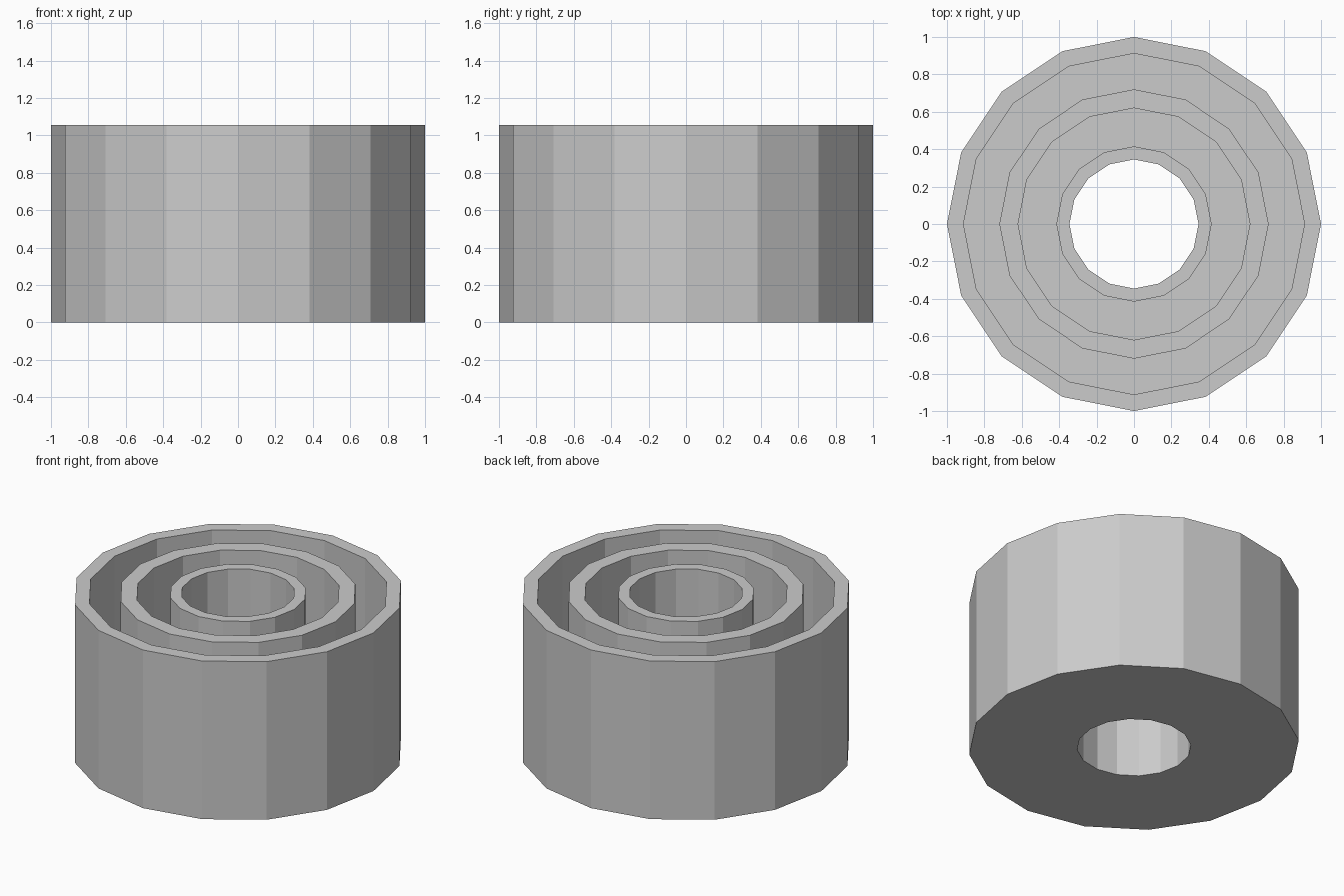
import bpy
import bmesh
from math import cos, sin, tau

cube = bpy.data.objects.get("Cube")
if cube:
    bpy.data.objects.remove(cube, do_unlink=True)

SIDES = 16
HEIGHT = 1.055
FLOOR = 0.1

# Plain grey material
grey = bpy.data.materials.new("light_grey")
grey.use_nodes = True
colour = (0.6, 0.6, 0.6, 1)
grey.diffuse_color = colour
grey.node_tree.nodes["Principled BSDF"].inputs["Base Color"].default_value = colour

# Closed cross-section: three walls rising from a shared floor
profile = [
    (0.345, 0), (1.0, 0), (1.0, HEIGHT), (0.912, HEIGHT),
    (0.912, FLOOR), (0.72, FLOOR), (0.72, HEIGHT), (0.62, HEIGHT),
    (0.62, FLOOR), (0.415, FLOOR), (0.415, HEIGHT), (0.345, HEIGHT),
]


def lathe(name, points, material):
    """Revolve a closed cross-section about z into a flat-sided ring."""
    bm = bmesh.new()
    rings = []
    for i in range(SIDES):
        a = tau * i / SIDES
        rings.append([bm.verts.new((r * cos(a), r * sin(a), z)) for r, z in points])
    for i, ring in enumerate(rings):
        after = rings[(i + 1) % SIDES]
        for j in range(len(points)):
            k = (j + 1) % len(points)
            bm.faces.new((ring[j], after[j], after[k], ring[k]))
    bmesh.ops.recalc_face_normals(bm, faces=bm.faces)
    mesh = bpy.data.meshes.new(name)
    bm.to_mesh(mesh)
    bm.free()
    mesh.materials.append(material)
    obj = bpy.data.objects.new(name, mesh)
    bpy.context.collection.objects.link(obj)
    return obj


# Nested ring walls with two deep grooves and a central bore
lathe("grooved_ring", profile, grey)
